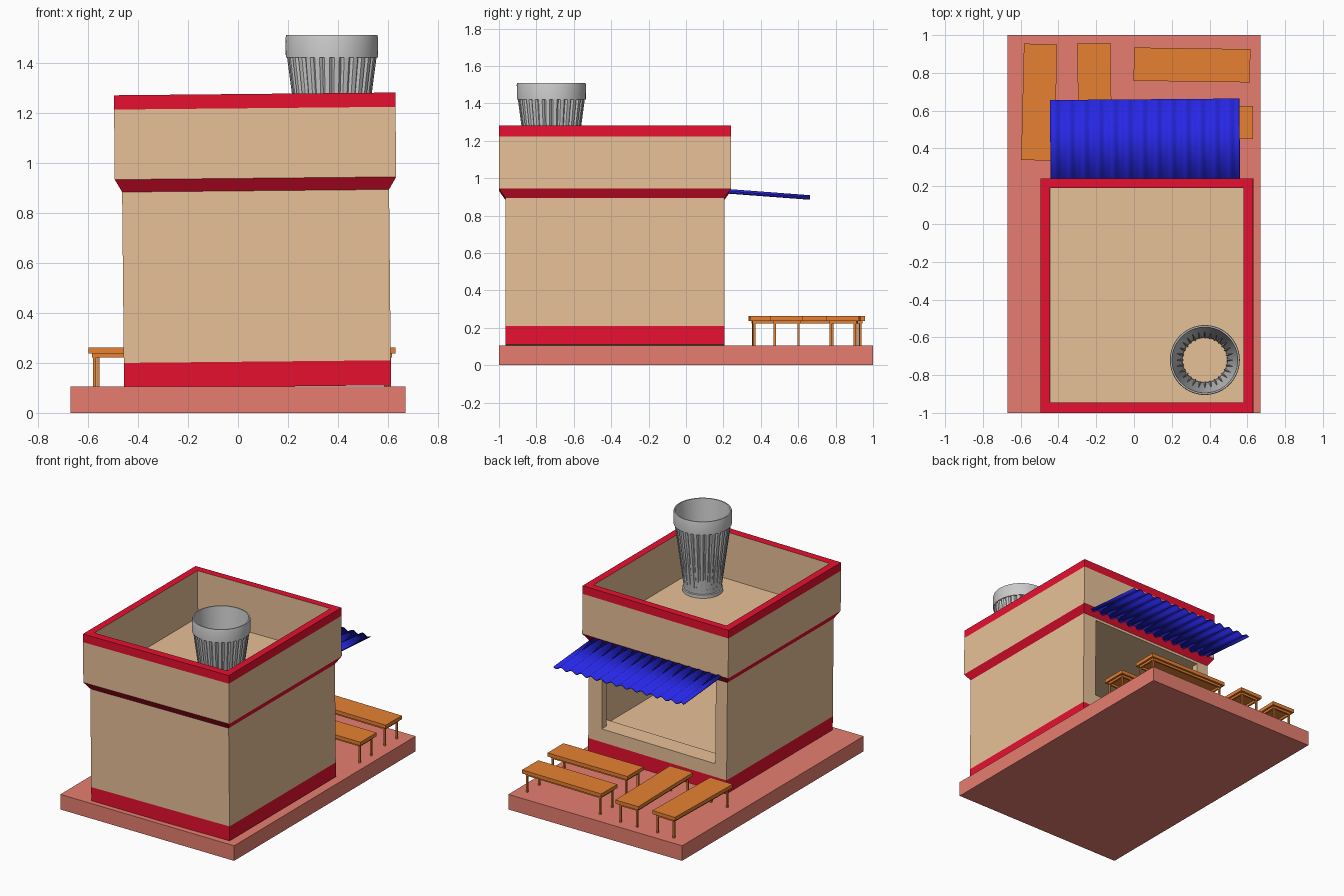
import bpy, bmesh, math
from mathutils import Matrix

if "Cube" in bpy.data.objects:
    bpy.data.objects.remove(bpy.data.objects["Cube"])


def material(name, r, g, b):
    m = bpy.data.materials.new(name)
    m.use_nodes = True
    m.diffuse_color = (r, g, b, 1)
    bsdf = next(n for n in m.node_tree.nodes if n.type == 'BSDF_PRINCIPLED')
    bsdf.inputs["Base Color"].default_value = (r, g, b, 1)
    return m


TAN = material("tan plaster", 0.8, 0.53, 0.31)
RED = material("red paint", 0.8, 0.005, 0.03)
CLAY = material("clay paving", 0.8, 0.208, 0.16)
WOOD = material("orange wood", 0.8, 0.216, 0.032)
BLUE = material("blue sheet", 0.02, 0.02, 0.8)
GREY = material("grey metal", 0.6, 0.6, 0.6)


def add_object(name, mesh, *mats):
    for m in mats:
        mesh.materials.append(m)
    ob = bpy.data.objects.new(name, mesh)
    bpy.context.collection.objects.link(ob)
    return ob


def boxes(name, mat, *spans):
    """One object from boxes given as (x0, x1, y0, y1, z0, z1)."""
    bm = bmesh.new()
    for x0, x1, y0, y1, z0, z1 in spans:
        place = Matrix.Translation(((x0 + x1) / 2, (y0 + y1) / 2, (z0 + z1) / 2))
        size = Matrix.Diagonal((x1 - x0, y1 - y0, z1 - z0, 1))
        bmesh.ops.create_cube(bm, size=1, matrix=place @ size)
    mesh = bpy.data.meshes.new(name)
    bm.to_mesh(mesh)
    bm.free()
    return add_object(name, mesh, mat)


def loft(name, rings, mats, capped):
    """Skin a list of equal rings; cap the ends or join last to first."""
    bm = bmesh.new()
    loops = [[bm.verts.new(p) for p in ring] for ring in rings]
    n = len(loops[0])
    pairs = list(zip(loops, loops[1:]))
    if capped:
        bm.faces.new(loops[0])
        bm.faces.new(loops[-1])
    else:
        pairs.append((loops[-1], loops[0]))
    for a, b in pairs:
        for i in range(n):
            j = (i + 1) % n
            bm.faces.new((a[i], a[j], b[j], b[i]))
    bmesh.ops.recalc_face_normals(bm, faces=bm.faces)
    mesh = bpy.data.meshes.new(name)
    bm.to_mesh(mesh)
    bm.free()
    return add_object(name, mesh, *mats)


def activate(ob):
    bpy.ops.object.select_all(action='DESELECT')
    ob.select_set(True)
    bpy.context.view_layer.objects.active = ob


def smooth(ob, angle):
    activate(ob)
    bpy.ops.object.shade_smooth_by_angle(angle=math.radians(angle))


# Paved ground slab
SLAB = 0.105
boxes("ground_slab", CLAY, (-0.67, 0.67, -1, 1, 0, SLAB))


# Building shell: walls, flared ledge, parapet and sunken roof
def rect(hx, y0, y1, z):
    return [(-hx, y0, z), (hx, y0, z), (hx, y1, z), (-hx, y1, z)]


lower = (0.5335, -0.965, 0.205)
upper = (0.5625, -1.0, 0.24)
inner = (0.5125, -0.945, 0.19)
ROOF = 0.845
building = loft("building", [
    rect(*lower, 0), rect(*lower, 0.1), rect(*lower, 0.783), rect(*upper, 0.833),
    rect(*upper, 1.113), rect(*upper, 1.17), rect(*inner, 1.17), rect(*inner, ROOF),
], (TAN, RED), True)

# Red plinth, flared ledge and parapet edge
for f in building.data.polygons:
    z = f.center.z
    plinth = 0.01 < z < 0.1
    flare = 0.784 < z < 0.832
    rim = z > 1.115
    f.material_index = int(plinth or flare or rim)

# Hollow room and serving window
cutters = [
    boxes("room_cutter", TAN, (-0.484, 0.484, -0.915, 0.155, 0.165, 0.765)),
    boxes("window_cutter", TAN, (-0.445, 0.43, 0.1, 0.3, 0.192, 0.765)),
]
for cutter in cutters:
    cutter.hide_render = True
    mod = building.modifiers.new("cut", 'BOOLEAN')
    mod.operation = 'DIFFERENCE'
    mod.solver = 'EXACT'
    mod.object = cutter
    activate(building)
    bpy.ops.object.modifier_apply(modifier=mod.name)
for cutter in cutters:
    bpy.data.objects.remove(cutter)

# Counter behind the window
counter = boxes("counter", TAN, (-0.484, 0.484, 0.075, 0.155, 0.165, 0.192))

# The building leans very slightly
for ob in (building, counter):
    ob.location = (0.078, 0, SLAB)
    ob.rotation_euler.y = -0.0098

# Corrugated awning
WAVES, STEPS = 13, 8
count = WAVES * STEPS
verts = []
for i in range(count + 1):
    x = -0.5 + i / count
    dz = 0.009 * math.sin(2 * math.pi * i / STEPS)
    verts += [(x, 0, 0.93 + dz), (x, 0.44, 0.897 + dz)]
faces = [(2 * i, 2 * i + 2, 2 * i + 3, 2 * i + 1) for i in range(count)]
sheet = bpy.data.meshes.new("awning")
sheet.from_pydata(verts, [], faces)
awning = add_object("awning", sheet, BLUE)
awning.location = (0.06, 0.22, 0)
awning.rotation_euler.z = 0.008
solid = awning.modifiers.new("thickness", 'SOLIDIFY')
solid.thickness = 0.006
solid.offset = 0
smooth(awning, 50)

# Fluted open tub on the roof
RIBS = 28


def circle(r, z, groove=0.0):
    ring = []
    for i in range(RIBS * 4):
        a = 2 * math.pi * i / (RIBS * 4)
        rad = r - (groove if i % 4 == 0 else 0)
        ring.append((rad * math.cos(a), rad * math.sin(a), z))
    return ring


tub = loft("roof_tub", [
    circle(0.128, 0.951), circle(0.128, 0.975), circle(0.12, 0.978, 0.008),
    circle(0.179, 1.42, 0.01), circle(0.184, 1.42), circle(0.185, 1.5),
    circle(0.182, 1.51), circle(0.174, 1.51), circle(0.165, 1.42), circle(0.118, 0.951),
], (GREY,), False)
tub.location = (0.375, -0.72, 0)
smooth(tub, 28)


# Benches: plank, apron frame and four legs
def bench(name, x, y, turn):
    hl, hw = 0.308, 0.088
    spans = [(-hl, hl, -hw, hw, 0.237, 0.262)]
    al, aw, t = hl - 0.02, hw - 0.02, 0.012
    for s in (-1, 1):
        spans.append((-al, al, s * aw - t / 2, s * aw + t / 2, 0.222, 0.237))
        spans.append((s * al - t / 2, s * al + t / 2, -aw, aw, 0.222, 0.237))
        for q in (-1, 1):
            lx, ly = s * (al - 0.004), q * (aw - 0.004)
            spans.append((lx - t / 2, lx + t / 2, ly - t / 2, ly + t / 2, SLAB, 0.237))
    ob = boxes(name, WOOD, *spans)
    ob.location = (x, y, 0)
    ob.rotation_euler.z = math.radians(turn)


bench("bench_side", -0.502, 0.645, 88.6)
bench("bench_middle", -0.208, 0.648, 91)
bench("bench_back", 0.307, 0.842, -0.8)
bench("bench_near", 0.322, 0.538, 0)
